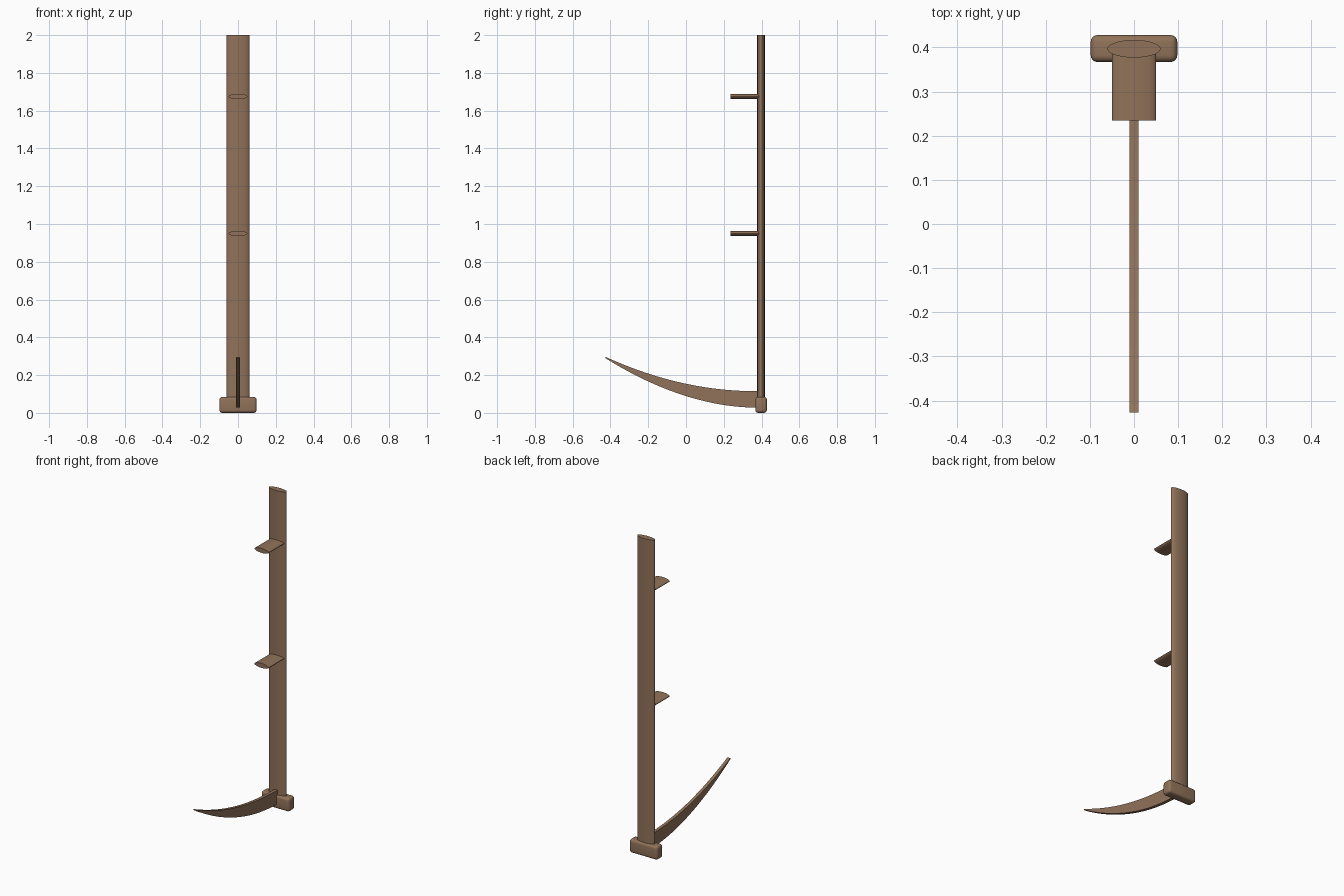
import bpy, bmesh, math
from mathutils import Matrix

if "Cube" in bpy.data.objects:
    bpy.data.objects.remove(bpy.data.objects["Cube"])

wood = bpy.data.materials.new("brown wood")
wood.diffuse_color = (0.28, 0.17, 0.10, 1)
wood.use_nodes = True
wood.node_tree.nodes["Principled BSDF"].inputs["Base Color"].default_value = wood.diffuse_color


def finish(name, bm, smooth=True):
    bmesh.ops.recalc_face_normals(bm, faces=bm.faces)
    mesh = bpy.data.meshes.new(name)
    bm.to_mesh(mesh)
    bm.free()
    mesh.materials.append(wood)
    obj = bpy.data.objects.new(name, mesh)
    bpy.context.collection.objects.link(obj)
    if smooth:
        bpy.ops.object.select_all(action='DESELECT')
        obj.select_set(True)
        bpy.context.view_layer.objects.active = obj
        bpy.ops.object.shade_smooth_by_angle(angle=math.radians(40))
    return obj


def oval_bar(name, centre, rx, r_thin, length, along_y=False):
    """Bar with an oval section, wide in x."""
    bm = bmesh.new()
    bmesh.ops.create_cone(bm, cap_ends=True, segments=48, radius1=1, radius2=1, depth=1)
    m = Matrix.Diagonal((rx, r_thin, length, 1))
    if along_y:
        m = Matrix.Rotation(math.pi / 2, 4, 'X') @ m
    bmesh.ops.transform(bm, matrix=Matrix.Translation(centre) @ m, verts=bm.verts)
    return finish(name, bm)


# Long flat pole
oval_bar("pole", (0, 0.397, 1.02), 0.06, 0.02, 1.96)

# Two hand grips
for name, z in (("lower_grip", 0.95), ("upper_grip", 1.675)):
    oval_bar(name, (0, 0.3125, z), 0.05, 0.014, 0.155, along_y=True)

# Rounded block at the foot of the pole
bm = bmesh.new()
bmesh.ops.create_cube(bm, size=1)
bmesh.ops.transform(bm, matrix=Matrix.Translation((0, 0.3975, 0.0425))
                    @ Matrix.Diagonal((0.196, 0.061, 0.085, 1)), verts=bm.verts)
bmesh.ops.bevel(bm, geom=bm.edges[:], offset=0.015, segments=4, profile=0.5, affect='EDGES')
finish("socket_block", bm)

# Curved blade tapering to a narrow tip
bm = bmesh.new()
STEPS = 24
rings = []
for i in range(STEPS + 1):
    y = 0.39 - 0.817 * i / STEPS
    t = max(0, (0.37 - y) / 0.797)
    top, low = 0.115 + 0.182 * t ** 2, 0.028 + 0.262 * t ** 1.9
    rings.append([bm.verts.new((x, y, z)) for x, z in
                  ((-0.01, low), (0.01, low), (0.01, top), (-0.01, top))])
for a, b in zip(rings, rings[1:]):
    for k in range(4):
        n = (k + 1) % 4
        bm.faces.new((a[k], a[n], b[n], b[k]))
bm.faces.new(rings[0])
bm.faces.new(rings[-1])
finish("blade", bm)
